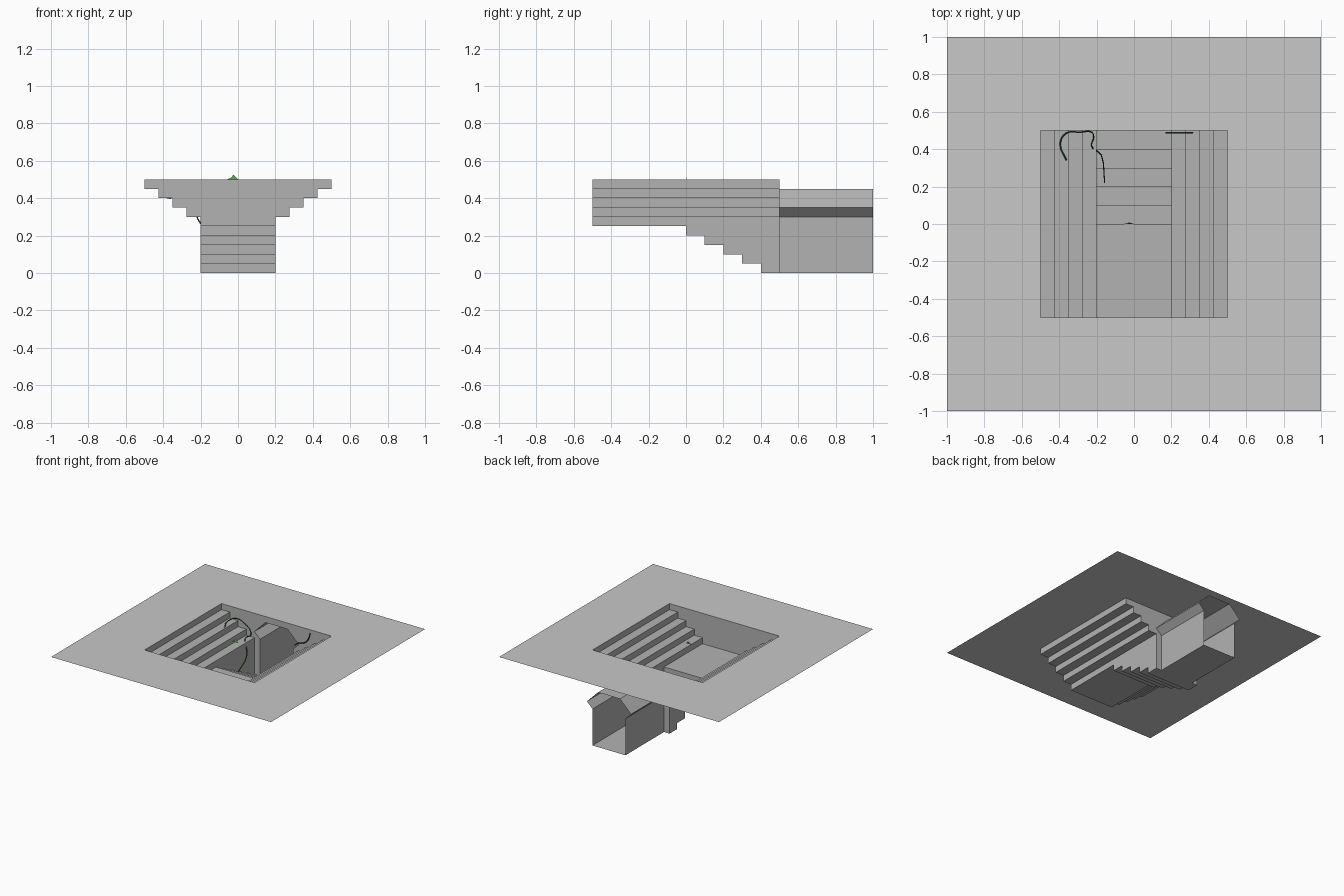
import bpy

if "Cube" in bpy.data.objects:
    bpy.data.objects.remove(bpy.data.objects["Cube"])

def mat(name, rgb):
    m = bpy.data.materials.new(name)
    m.diffuse_color = (*rgb, 1)
    m.use_nodes = True
    m.node_tree.nodes["Principled BSDF"].inputs["Base Color"].default_value = m.diffuse_color
    return m

PALE = mat("pale_stone", (0.58, 0.58, 0.58))
GREY = mat("grey_stone", (0.45, 0.45, 0.45))
VINE = mat("dark_green", (0.025, 0.12, 0.025))
LEAF = mat("leaf_green", (0.10, 0.32, 0.09))

def mesh(name, verts, faces, m):
    me = bpy.data.meshes.new(name)
    me.from_pydata(verts, [], faces)
    me.materials.append(m)
    ob = bpy.data.objects.new(name, me)
    bpy.context.collection.objects.link(ob)
    return ob

def sweep(name, profile, to_a, to_b, m):
    """Open sheet between two placements of a 2D profile."""
    n = len(profile)
    verts = [to_a(*p) for p in profile] + [to_b(*p) for p in profile]
    faces = [(i, i + 1, n + i + 1, n + i) for i in range(n - 1)]
    return mesh(name, verts, faces, m)

# Ground sheet with a square opening
sq = [(-1, -1), (1, -1), (1, 1), (-1, 1)]
verts = [(x, y, 0.5) for x, y in sq] + [(x / 2, y / 2, 0.5) for x, y in sq]
mesh("ground", verts, [(i, (i + 1) % 4, 4 + (i + 1) % 4, 4 + i) for i in range(4)], PALE)

# Seating steps along both sides, from the rim inward
tiers = [(0.5, 0.5)]
for i in range(4):
    z = 0.45 - 0.05 * i
    tiers += [(0.5 - 0.075 * i, z), (0.425 - 0.075 * i, z)]

# Floor and stairs descending to the back
stairs = [(-0.5, 0.25)]
for i in range(5):
    stairs += [(0.1 * i, 0.25 - 0.05 * i), (0.1 * i, 0.2 - 0.05 * i)]
stairs.append((0.5, 0.0))
sweep("floor_stairs", stairs, lambda y, z: (-0.2, y, z), lambda y, z: (0.2, y, z), GREY)

# Tunnel section, right half from floor to roof
arch = [(0.15, 0.0), (0.15, 0.3), (0.2, 0.35), (0.1, 0.45)]

for s, side in ((-1, "left"), (1, "right")):
    a, b = (0.5, -0.5) if s < 0 else (-0.5, 0.5)
    sweep(side + "_seating_steps", tiers,
          lambda x, z: (s * x, a, z), lambda x, z: (s * x, b, z), GREY)
    # Walls beside the stairs, facing the middle
    wall = [(s * 0.2, y, z) for y, z in stairs] + [(s * 0.2, 0.5, 0.3), (s * 0.2, -0.5, 0.3)]
    order = list(range(len(wall)))
    mesh(side + "_stair_wall", wall, [order if s < 0 else order[::-1]], GREY)
    # Half of the back wall, cut around the tunnel mouth
    outline = tiers + [(0.2, 0.0)] + arch + [(0.0, 0.45), (0.0, 0.5)]
    back = [(s * x, 0.5, z) for x, z in outline]
    order = list(range(len(back)))
    mesh(side + "_back_wall", back, [order if s < 0 else order[::-1]], GREY)

# Front wall of the pit
front = tiers + [(0.2, 0.25)]
front += [(-x, z) for x, z in reversed(front)]
mesh("front_wall", [(x, -0.5, z) for x, z in front], [list(range(len(front)))], GREY)

# Tunnel, open at both ends
ring = arch + [(-x, z) for x, z in reversed(arch)] + [arch[0]]
sweep("tunnel", ring, lambda x, z: (x, 0.5, z), lambda x, z: (x, 1.0, z), GREY)

# Creeping vines
def vine(name, pts):
    cu = bpy.data.curves.new(name, "CURVE")
    cu.dimensions = "3D"
    cu.bevel_depth = 0.004
    cu.bevel_resolution = 0
    cu.resolution_u = 3
    sp = cu.splines.new("BEZIER")
    sp.bezier_points.add(len(pts) - 1)
    for bp, p in zip(sp.bezier_points, pts):
        bp.co = p
        bp.handle_left_type = bp.handle_right_type = "AUTO"
    cu.materials.append(VINE)
    bpy.context.collection.objects.link(bpy.data.objects.new(name, cu))

vine("left_vine", [(-0.36, 0.34, 0.40), (-0.395, 0.43, 0.41), (-0.36, 0.487, 0.42),
                   (-0.29, 0.49, 0.40), (-0.225, 0.49, 0.34), (-0.215, 0.465, 0.325),
                   (-0.228, 0.42, 0.32), (-0.175, 0.37, 0.22), (-0.157, 0.22, 0.13)])
vine("right_vine", [(0.17, 0.488, 0.34), (0.21, 0.488, 0.37), (0.27, 0.488, 0.39),
                    (0.30, 0.488, 0.43), (0.315, 0.488, 0.48)])

# Small leaf sprig in the middle
mesh("leaf_sprig", [(-0.06, 0, 0.5), (0.0, 0, 0.5), (-0.012, 0.004, 0.512),
                    (-0.025, 0.008, 0.525), (-0.035, 0.004, 0.51)],
     [(0, 1, 2, 3, 4)], LEAF)
